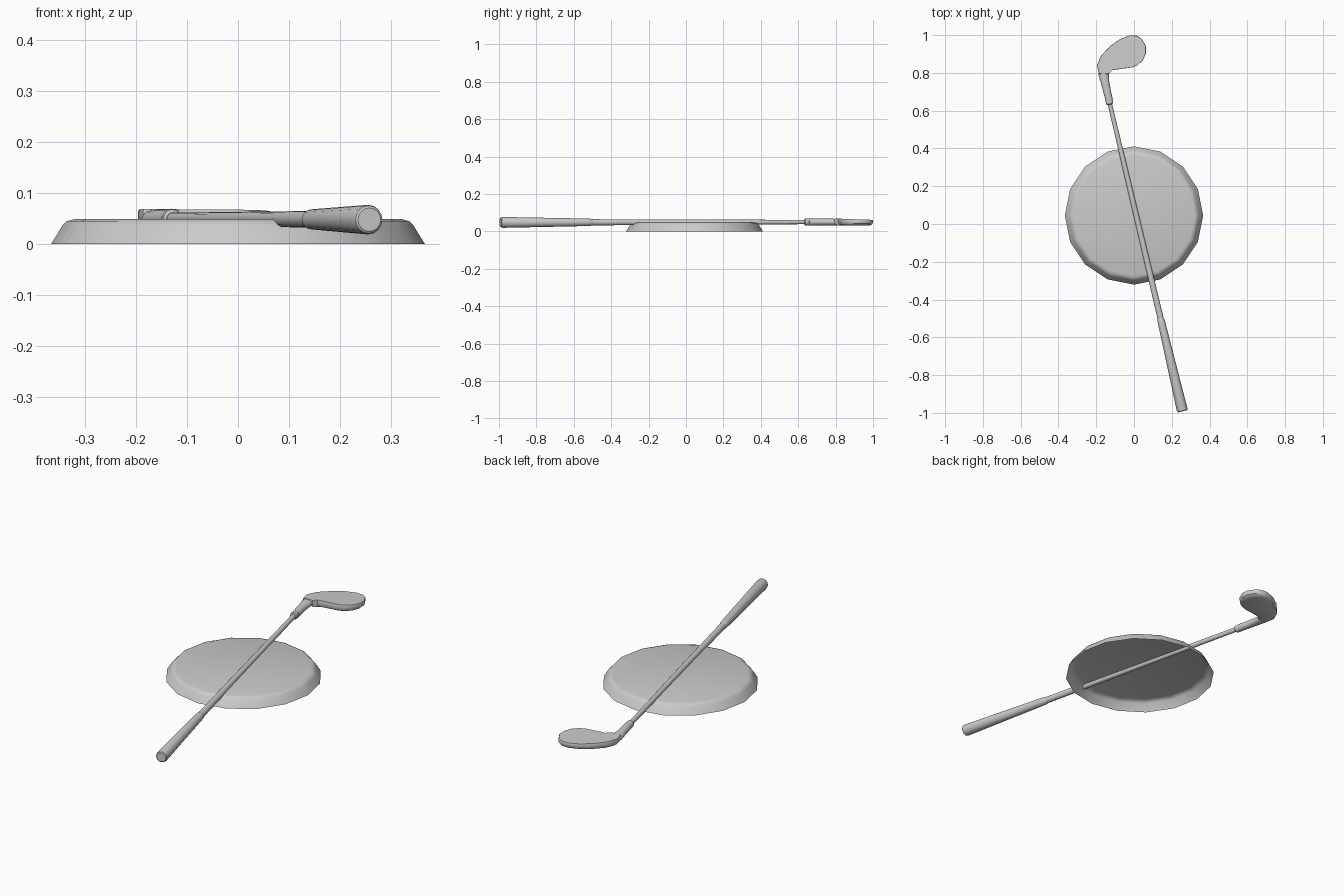
import bpy, bmesh, math
from mathutils import Vector

if "Cube" in bpy.data.objects:
    bpy.data.objects.remove(bpy.data.objects["Cube"])


def loft(name, rings, cap_start=True, cap_end=True, angle=35):
    """Skin a list of equal-length point loops into one object."""
    bm = bmesh.new()
    loops = [[bm.verts.new(p) for p in ring] for ring in rings]
    n = len(loops[0])
    for a, b in zip(loops, loops[1:]):
        for i in range(n):
            j = (i + 1) % n
            bm.faces.new((a[i], a[j], b[j], b[i]))
    if cap_start:
        bm.faces.new(loops[0][::-1])
    if cap_end:
        bm.faces.new(loops[-1])
    bmesh.ops.recalc_face_normals(bm, faces=bm.faces)
    mesh = bpy.data.meshes.new(name)
    bm.to_mesh(mesh)
    bm.free()
    obj = bpy.data.objects.new(name, mesh)
    bpy.context.collection.objects.link(obj)
    bpy.ops.object.select_all(action='DESELECT')
    bpy.context.view_layer.objects.active = obj
    obj.select_set(True)
    bpy.ops.object.shade_smooth_by_angle(angle=math.radians(angle))
    return obj


# Club axis runs from the grip end to the neck
BUTT = Vector((0.257, -0.992, 0.048))
NECK = Vector((-0.130, 0.645, 0.050))
AXIS = (NECK - BUTT).normalized()
SIDE = AXIS.cross(Vector((0, 0, 1))).normalized()
UP = SIDE.cross(AXIS)


def ring(center, rx, rz, n=16):
    return [center + SIDE * rx * math.cos(a) + UP * rz * math.sin(a)
            for a in (2 * math.pi * i / n for i in range(n))]


def club_tube(name, profile):
    """profile: (y position along the axis, radius)"""
    rings = []
    for y, r in profile:
        t = (y - BUTT.y) / (NECK.y - BUTT.y)
        rings.append(ring(BUTT.lerp(NECK, t), r, r))
    return loft(name, rings)


# Dished 16-sided base, open underneath
disc = [(0.366, 0.0), (0.343, 0.037), (0.335, 0.045), (0.320, 0.049)]
loft("base_disc",
     [[Vector((r * math.sin(a), 0.045 + r * math.cos(a), z))
       for a in (2 * math.pi * i / 16 for i in range(16))] for r, z in disc],
     cap_start=False, angle=50)

# Grip, shaft and collar
club_tube("grip", [(-0.992, 0.023), (-0.989, 0.027), (-0.980, 0.029),
                   (-0.53, 0.020), (-0.512, 0.0195), (-0.500, 0.016)])
club_tube("shaft", [(-0.52, 0.0165), (0.66, 0.0115)])
club_tube("collar", [(0.632, 0.013), (0.636, 0.018), (0.648, 0.0195),
                     (0.656, 0.0175), (0.664, 0.0175)])

# Neck widening into the head
neck = [((-0.131, 0.655, 0.050), 0.0195, 0.0185),
        ((-0.142, 0.700, 0.050), 0.0205, 0.0185),
        ((-0.153, 0.750, 0.050), 0.0225, 0.0180),
        ((-0.161, 0.795, 0.050), 0.0280, 0.0175),
        ((-0.164, 0.835, 0.050), 0.0270, 0.0170),
        ((-0.150, 0.870, 0.050), 0.0180, 0.0130)]
loft("neck", [ring(Vector(c), rx, rz) for c, rx, rz in neck])

# Flat-faced head with a rounded back
outline = [(-0.186, 0.795), (-0.196, 0.840), (-0.175, 0.890), (-0.127, 0.942),
           (-0.074, 0.979), (-0.021, 0.999), (0.016, 0.997), (0.042, 0.979),
           (0.063, 0.942), (0.064, 0.905), (0.048, 0.868), (0.020, 0.841),
           (-0.010, 0.829), (-0.074, 0.820), (-0.116, 0.814), (-0.133, 0.795)]


def head_loop(z, scale, tilt=0.0):
    cx, cy = -0.066, 0.895
    return [Vector((cx + (x - cx) * scale, cy + (y - cy) * scale,
                    z - tilt * (y - 0.82))) for x, y in outline]


loft("club_head", [head_loop(0.031, 0.80), head_loop(0.034, 0.92),
                   head_loop(0.041, 0.985), head_loop(0.050, 1.0),
                   head_loop(0.064, 1.0, 0.035), head_loop(0.068, 0.985, 0.035)])
